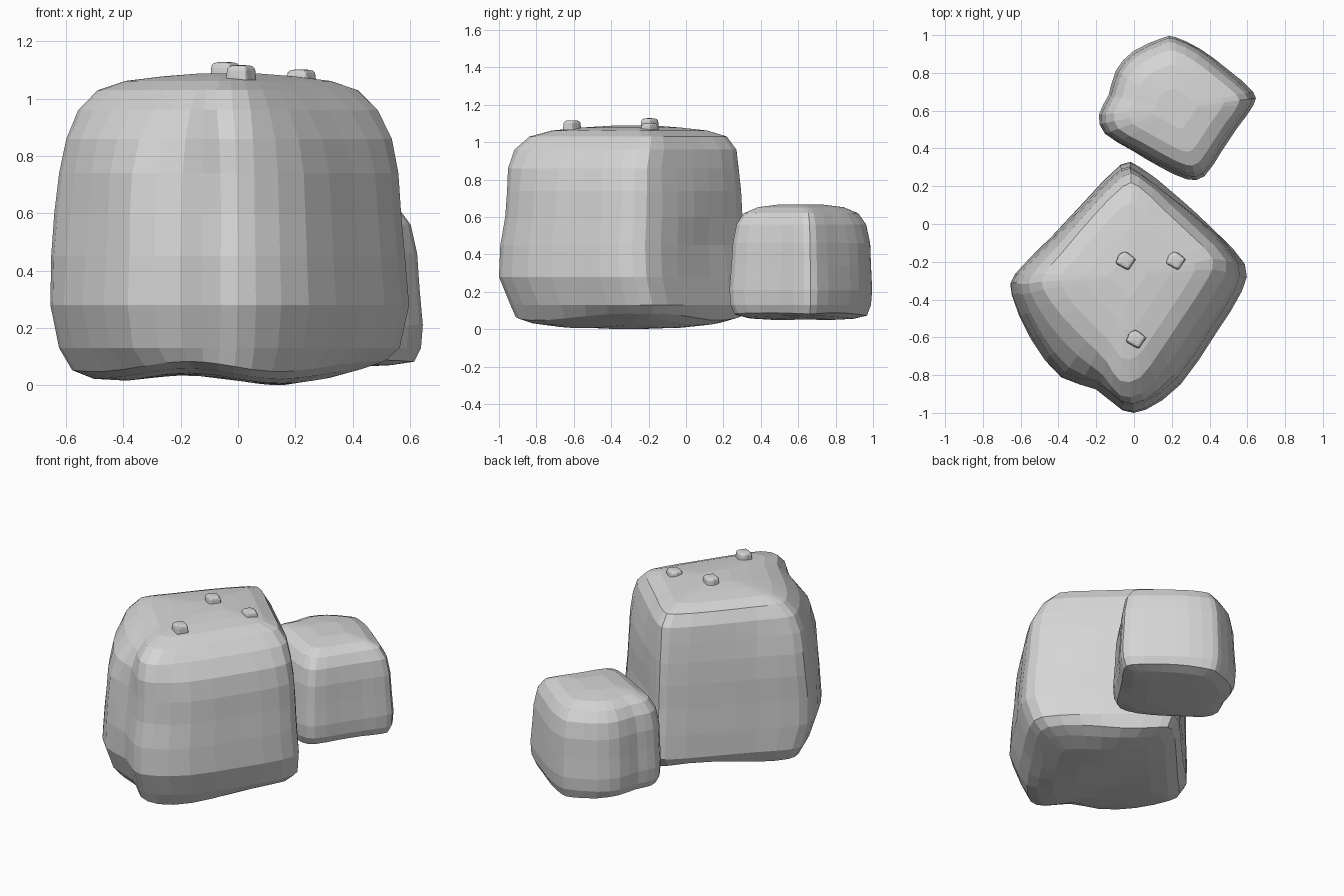
import bpy, bmesh, math

stone = bpy.data.materials.new("stone grey")
stone.diffuse_color = (0.67, 0.67, 0.67, 1)


def smooth_loop(pts, steps=2):
    """Closed Catmull-Rom resampling of an outline."""
    out, n = [], len(pts)
    for i in range(n):
        a, b, c, d = (pts[(i + k - 1) % n] for k in range(4))
        for s in range(steps):
            t = s / steps
            out.append(tuple(0.5 * (2 * q + (r - p) * t + (2 * p - 5 * q + 4 * r - w) * t * t
                                    + (3 * q - p - 3 * r + w) * t ** 3)
                             for p, q, r, w in zip(a, b, c, d)))
    return out


def rock(name, waist, crown, centre, levels, wave):
    """Loft a boulder; levels are (z, scale, blend of waist to crown, dy), upwards."""
    bm = bmesh.new()
    cx, cy = centre
    loops = list(zip(smooth_loop(waist), smooth_loop(crown)))
    n = len(loops)
    rings = []
    for z, s, b, dy in levels:
        ring = []
        for (x0, y0), (x1, y1) in loops:
            x, y = x0 + (x1 - x0) * b, y0 + (y1 - y0) * b
            # slightly uneven sides and underside
            k = s * (1 + 0.008 * math.sin(9 * z + 7 * x - 5 * y))
            px, py, pz = cx + (x - cx) * k, cy + dy + (y - cy) * k, z
            if z < 0.1:
                pz -= wave * math.cos(2 * math.pi * (px + 0.5) / 0.65)
            ring.append(bm.verts.new((px, py, pz)))
        rings.append(ring)
    for a, b in zip(rings, rings[1:]):
        for i in range(n):
            j = (i + 1) % n
            bm.faces.new((a[i], a[j], b[j], b[i]))
    bm.faces.new(rings[0][::-1])
    bm.faces.new(rings[-1])
    bmesh.ops.recalc_face_normals(bm, faces=bm.faces)
    mesh = bpy.data.meshes.new(name)
    bm.to_mesh(mesh)
    bm.free()
    mesh.materials.append(stone)
    ob = bpy.data.objects.new(name, mesh)
    bpy.context.collection.objects.link(ob)
    return ob


# Large boulder, a rounded block turned corner-on to the front
rock("large_boulder",
     [(0.03, 0.27), (-0.07, 0.29), (-0.26, 0.10), (-0.45, -0.10),
      (-0.62, -0.27), (-0.635, -0.38), (-0.53, -0.61), (-0.38, -0.81),
      (-0.2, -0.87), (-0.06, -0.975), (0.06, -0.97), (0.24, -0.84),
      (0.42, -0.58), (0.555, -0.36), (0.57, -0.22), (0.42, -0.05), (0.22, 0.12)],
     [(0.03, 0.25), (-0.06, 0.25), (-0.25, 0.06), (-0.42, -0.14),
      (-0.53, -0.27), (-0.53, -0.36), (-0.42, -0.52), (-0.28, -0.67),
      (-0.16, -0.79), (-0.08, -0.90), (0.04, -0.88), (0.16, -0.72),
      (0.28, -0.54), (0.43, -0.31), (0.47, -0.18), (0.34, -0.03), (0.19, 0.11)],
     (-0.03, -0.33),
     [(0.018, 0.35, 0.6, 0), (0.024, 0.65, 0.6, 0), (0.04, 0.86, 0.6, 0.01),
      (0.065, 0.98, 0.5, 0.02), (0.13, 1.0, 0.15, 0.035), (0.28, 1.02, 0, 0.005),
      (0.45, 1.005, 0, 0), (0.6, 0.99, 0, 0.01), (0.74, 0.985, 0.08, 0.01),
      (0.86, 0.985, 0.32, 0.0), (0.96, 0.98, 0.75, 0.0), (1.03, 0.89, 1, 0.01),
      (1.062, 0.7, 1, 0.02), (1.078, 0.45, 1, 0.03), (1.088, 0.2, 1, 0.05)],
     0.018)

# Small boulder behind it
base = [(0.22, 0.985), (0.15, 0.98), (0.0, 0.91), (-0.09, 0.81),
        (-0.13, 0.68), (-0.18, 0.58), (-0.15, 0.48), (0.0, 0.39),
        (0.14, 0.31), (0.28, 0.245), (0.37, 0.26), (0.46, 0.39),
        (0.54, 0.51), (0.625, 0.63), (0.62, 0.70), (0.48, 0.82), (0.35, 0.92)]
small = rock("small_boulder", base, base, (0.22, 0.61),
             [(0.057, 0.45, 0, 0), (0.063, 0.75, 0, 0), (0.08, 0.94, 0, 0),
              (0.13, 1.0, 0, 0), (0.21, 1.02, 0, 0), (0.34, 1.0, 0, 0),
              (0.46, 0.98, 0, 0), (0.56, 0.92, 0, 0), (0.62, 0.81, 0, 0),
              (0.652, 0.61, 0, 0), (0.668, 0.28, 0, 0)],
             0.008)

# Pebbles on the crown: small copies of the small boulder
k, kz = 0.125, 0.1
for i, (x, y, top) in enumerate([(-0.045, -0.195, 1.128), (0.22, -0.195, 1.102),
                                 (0.01, -0.61, 1.117)]):
    ob = bpy.data.objects.new("pebble_%d" % (i + 1), small.data)
    ob.scale = (k, k, kz)
    ob.location = (x - 0.22 * k, y - 0.61 * k, top - 0.668 * kz)
    bpy.context.collection.objects.link(ob)
